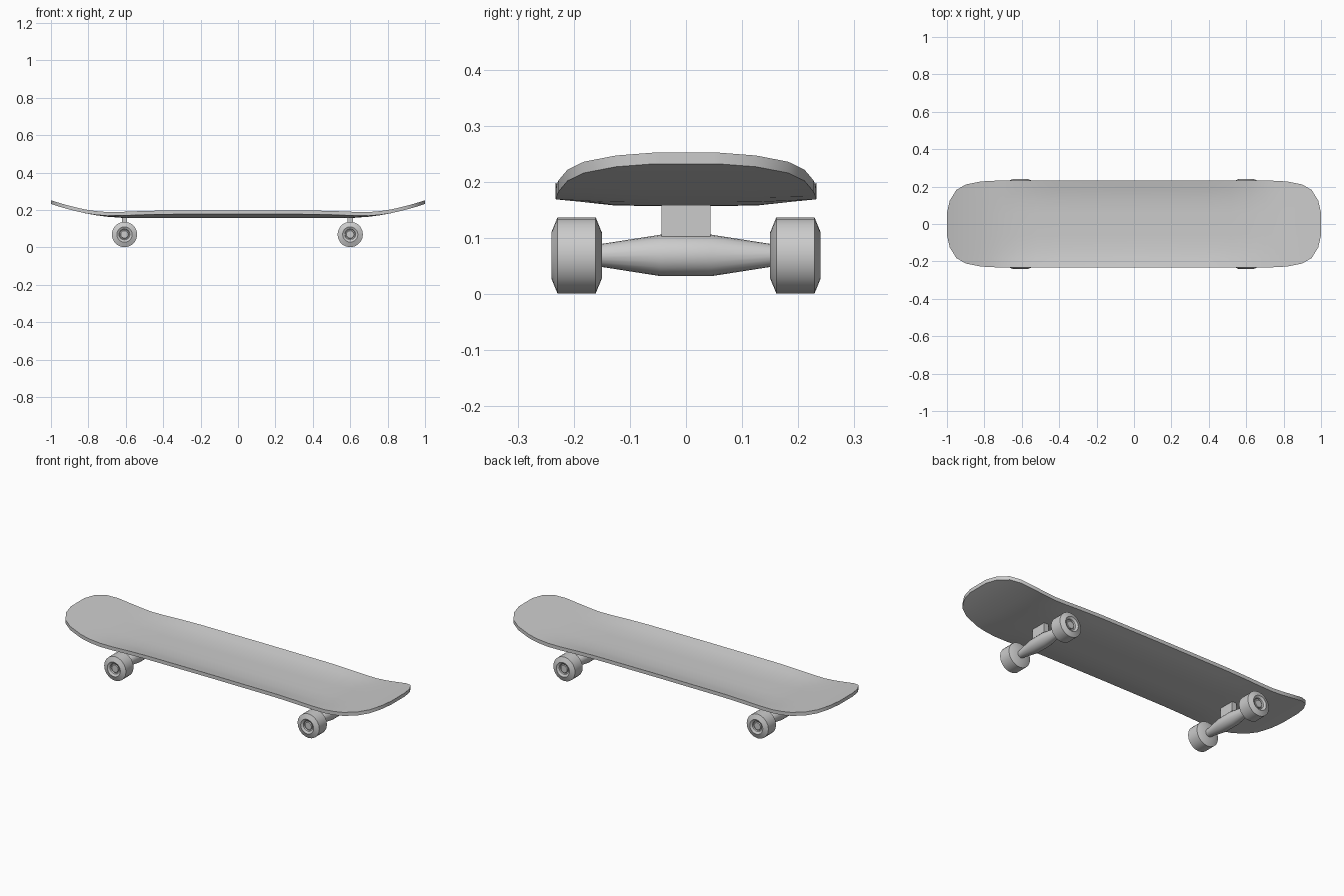
import bpy, bmesh
from math import cos, sin, pi

if "Cube" in bpy.data.objects:
    bpy.data.objects.remove(bpy.data.objects["Cube"])


def finish(bm, name, loc=(0, 0, 0), angle=0.6):
    bmesh.ops.recalc_face_normals(bm, faces=bm.faces)
    me = bpy.data.meshes.new(name)
    bm.to_mesh(me)
    bm.free()
    ob = bpy.data.objects.new(name, me)
    ob.location = loc
    bpy.context.collection.objects.link(ob)
    bpy.ops.object.select_all(action='DESELECT')
    ob.select_set(True)
    bpy.context.view_layer.objects.active = ob
    bpy.ops.object.shade_smooth_by_angle(angle=angle)
    return ob


def skin(bm, rings):
    """Join closed rings of equal length and cap both ends."""
    vs = [[bm.verts.new(p) for p in r] for r in rings]
    n = len(vs[0])
    for a, b in zip(vs, vs[1:]):
        for i in range(n):
            j = (i + 1) % n
            bm.faces.new((a[i], a[j], b[j], b[i]))
    bm.faces.new(vs[0])
    bm.faces.new(vs[-1])


def lathe_y(name, profile, loc, segs=20):
    """Turn (radius, y) points around the y axis."""
    bm = bmesh.new()
    skin(bm, [[(r * cos(2 * pi * i / segs), y, r * sin(2 * pi * i / segs))
               for i in range(segs)] for r, y in profile])
    return finish(bm, name, loc)


# Deck: stations of x, half width, centre top height, edge lift
half = [(0.0, .233, .177, .021), (.4, .233, .177, .020), (.52, .233, .177, .017),
        (.62, .233, .178, .012), (.7, .232, .184, .005), (.76, .231, .192, .002),
        (.82, .227, .203, 0), (.9, .211, .222, 0), (.95, .182, .236, 0),
        (.985, .125, .247, 0), (1.0, .06, .252, 0)]
stations = [(-x, w, z, l) for x, w, z, l in half[:0:-1]] + half
fractions = (-1, -.78, -.55, -.25, 0, .25, .55, .78, 1)
THICK = .02
rings = []
for x, w, z, lift in stations:
    top = [(x, f * w, z + lift * (max(0, abs(f) - .5) / .5) ** 1.2) for f in fractions]
    rings.append(top + [(px, py, pz - THICK) for px, py, pz in reversed(top)])
bm = bmesh.new()
skin(bm, rings)
finish(bm, "deck")

# Trucks and wheels
AXLE_Z = .069
axle = [(.019, -.16), (.037, -.045), (.037, .045), (.019, .16)]
wheel = [(.041, -.045), (.068, -.034), (.068, .034), (.041, .045),
         (.029, .038), (.027, .030), (.022, .030), (.020, .036)]
for end, x in (("left", -.607), ("right", .6)):
    lathe_y(end + "_truck_axle", axle, (x, 0, AXLE_Z))
    # Post joining the axle to the deck
    bm = bmesh.new()
    bmesh.ops.create_cube(bm, size=1)
    bmesh.ops.scale(bm, vec=(.028, .088, .085), verts=bm.verts)
    finish(bm, end + "_truck_post", (x, 0, .1225))
    for side, s in (("front", -1), ("back", 1)):
        lathe_y(f"{end}_{side}_wheel", [(r, s * y) for r, y in wheel],
                (x, s * .195, AXLE_Z))
